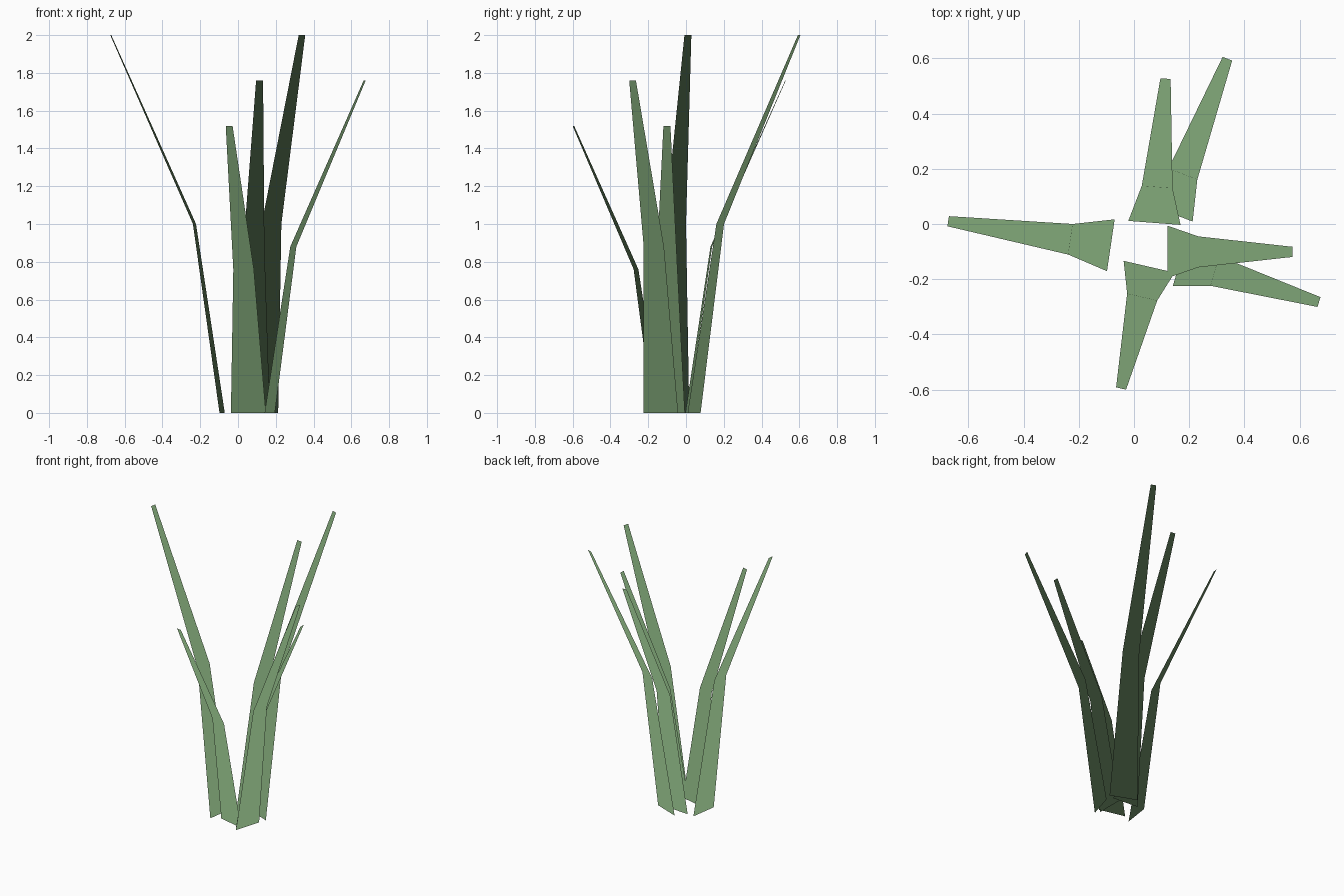
import bpy
from math import radians, cos, sin
from mathutils import Vector

if "Cube" in bpy.data.objects:
    bpy.data.objects.remove(bpy.data.objects["Cube"])

green = bpy.data.materials.new("leaf_green")
green.diffuse_color = (0.22, 0.39, 0.19, 1)
green.use_nodes = True
green.node_tree.nodes["Principled BSDF"].inputs["Base Color"].default_value = green.diffuse_color

# blade cross lines at full size: (outward reach, fraction of height, width)
PROFILE = [(0.0, 0.0, 0.19), (0.148, 0.5, 0.112), (0.596, 1.0, 0.037)]


def blade(name, x, y, angle, height):
    """Flat bent grass blade leaning outward; width stays constant with height."""
    a, scale = radians(angle), height / 2
    verts = []
    for reach, level, width in PROFILE:
        r = reach * scale
        for side in (-0.5, 0.5):
            w = width * side
            verts.append((x + r * cos(a) - w * sin(a),
                          y + r * sin(a) + w * cos(a), level * height))
    # wound so the upper, inward side is the front
    faces = [(i + 2, i + 3, i + 1, i) for i in (0, 2)]
    mesh = bpy.data.meshes.new(name)
    mesh.from_pydata(verts, [], faces)
    mesh.materials.append(green)
    mesh.update()
    # grass shading: normals point up with a slight outward tilt
    mesh.shade_smooth()
    up = Vector((0.06 * cos(a), 0.06 * sin(a), 1)).normalized()
    mesh.normals_split_custom_set([up] * len(mesh.loops))
    obj = bpy.data.objects.new(name, mesh)
    bpy.context.collection.objects.link(obj)


# base centre x, y, lean direction in degrees, height
blade("blade_left", -0.084, -0.077, 171.6, 2.0)
blade("blade_front", 0.055, -0.155, 257.0, 1.52)
blade("blade_right", 0.121, -0.101, 0.0, 1.52)
blade("blade_front_right", 0.168, -0.133, -16.6, 1.76)
blade("blade_back", 0.074, 0.004, 85.6, 1.76)
blade("blade_back_right", 0.124, 0.043, 68.9, 2.0)
